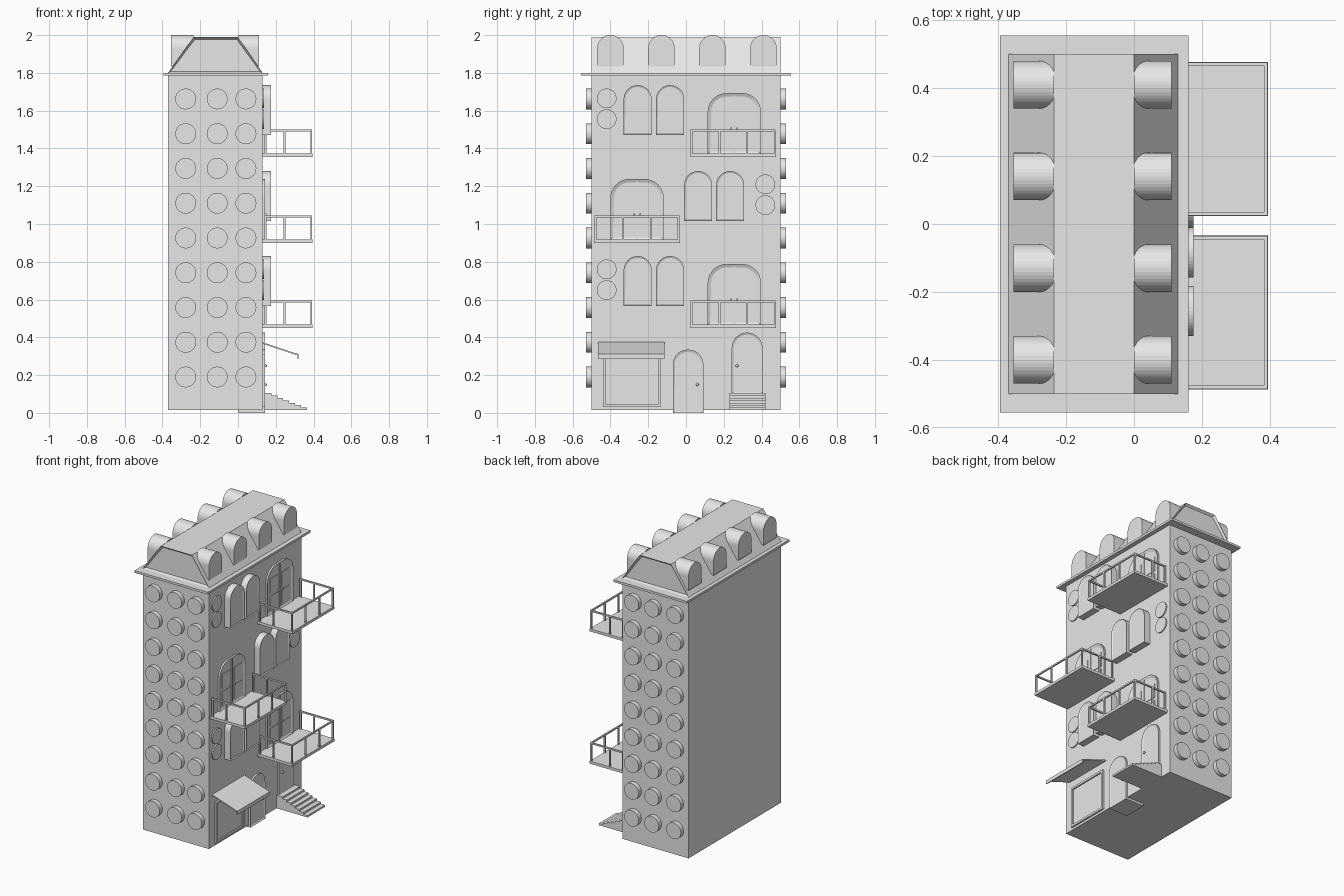
import bpy, bmesh, math
from mathutils import Matrix

cube = bpy.data.objects.get("Cube")
if cube:
    bpy.data.objects.remove(cube, do_unlink=True)

grey = bpy.data.materials.new("light_grey")
grey.use_nodes = True
grey.diffuse_color = (0.8, 0.8, 0.8, 1)
grey.node_tree.nodes["Principled BSDF"].inputs["Base Color"].default_value = (0.8, 0.8, 0.8, 1)

WALL = 0.13      # x of the balcony wall
BASE = 0.015     # underside of the body


def finish(name, bm, smooth=False):
    bmesh.ops.recalc_face_normals(bm, faces=bm.faces)
    mesh = bpy.data.meshes.new(name)
    bm.to_mesh(mesh)
    bm.free()
    mesh.materials.append(grey)
    ob = bpy.data.objects.new(name, mesh)
    bpy.context.collection.objects.link(ob)
    if smooth:
        bpy.ops.object.select_all(action='DESELECT')
        ob.select_set(True)
        bpy.context.view_layer.objects.active = ob
        bpy.ops.object.shade_smooth_by_angle(angle=math.radians(35))
    return ob


def add_box(bm, x0, x1, y0, y1, z0, z1):
    m = Matrix.Translation(((x0 + x1) / 2, (y0 + y1) / 2, (z0 + z1) / 2))
    m = m @ Matrix.Diagonal((x1 - x0, y1 - y0, z1 - z0, 1))
    bmesh.ops.create_cube(bm, size=1, matrix=m)


def box(name, *size):
    bm = bmesh.new()
    add_box(bm, *size)
    return finish(name, bm)


def add_prism(bm, points, a, b, axis):
    """Extrude a closed 2D outline along x (yz points) or y (xz points)."""
    def place(p, d):
        return (d, p[0], p[1]) if axis == 'x' else (p[0], d, p[1])
    lo = [bm.verts.new(place(p, a)) for p in points]
    hi = [bm.verts.new(place(p, b)) for p in points]
    caps = [bm.faces.new(lo), bm.faces.new(hi)]
    for i in range(len(points)):
        j = (i + 1) % len(points)
        bm.faces.new((lo[i], lo[j], hi[j], hi[i]))
    return caps


def arch(y0, y1, z0, z1, r, steps=10):
    """Outline with a flat foot and rounded upper corners."""
    pts = [(y0, z0), (y1, z0)]
    for cy, start in ((y1 - r, 0), (y0 + r, 90)):
        for i in range(steps + 1):
            t = math.radians(start + 90 * i / steps)
            pts.append((cy + r * math.cos(t), z1 - r + r * math.sin(t)))
    clean = []
    for p in pts:
        if not clean or math.dist(p, clean[-1]) > 1e-5:
            clean.append(p)
    return clean


def arch_panel(name, y0, y1, z0, z1, r, x0, x1, rim=0, sink=0):
    """Arched block whose front has a raised rim around a sunken field."""
    bm = bmesh.new()
    caps = add_prism(bm, arch(y0, y1, z0, z1, r), x0, x1, 'x')
    bmesh.ops.recalc_face_normals(bm, faces=bm.faces)
    if rim:
        bmesh.ops.inset_region(bm, faces=[caps[1]], thickness=rim, depth=0)
        for v in caps[1].verts:
            v.co.x -= sink
    return finish(name, bm)


def disc(bm, centre, radius, depth, axis):
    turn = Matrix.Rotation(math.pi / 2, 4, 'Y' if axis == 'x' else 'X')
    bmesh.ops.create_cone(bm, cap_ends=True, segments=32, radius1=radius, radius2=radius,
                          depth=depth, matrix=Matrix.Translation(centre) @ turn)


# Body and cornice
box("building_body", -0.37, WALL, -0.5, 0.5, BASE, 1.785)
box("cornice", -0.395, 0.16, -0.555, 0.555, 1.785, 1.80)

# Mansard roof with sunken end panels
bm = bmesh.new()
ends = add_prism(bm, [(-0.37, 1.80), (WALL, 1.80), (0, 1.99), (-0.235, 1.99)], -0.5, 0.5, 'y')
bmesh.ops.recalc_face_normals(bm, faces=bm.faces)
for face, side in zip(ends, (1, -1)):
    bmesh.ops.inset_region(bm, faces=[face], thickness=0.014, depth=0)
    for v in face.verts:
        v.co.y += side * 0.015
finish("mansard_roof", bm)

# Arched dormers on both slopes
for y in (-0.4, -0.13, 0.14, 0.41):
    outline = arch(y - 0.07, y + 0.07, 1.835, 2.0, 0.07)
    for side, x0, x1 in (("left", 0, 0.11), ("right", -0.355, -0.235)):
        bm = bmesh.new()
        add_prism(bm, outline, x0, x1, 'x')
        finish(f"dormer_{side}", bm)

# Round studs on the two end walls
for name, y in (("front_studs", -0.51), ("back_studs", 0.51)):
    bm = bmesh.new()
    for row in range(9):
        for x in (-0.277, -0.11, 0.042):
            disc(bm, (x, y, 0.19 + row * 0.184), 0.055, 0.04, 'y')
    finish(name, bm, True)

# Each storey: floor height, and which half holds the balcony
for z, flip in ((0.45, False), (0.90, True), (1.355, False)):
    b0 = -0.485 if flip else 0.025
    b1 = b0 + 0.45

    # Bay windows
    for y in ((-0.01, 0.16) if flip else (-0.33, -0.158)):
        arch_panel("arched_window", y, y + 0.148, z + 0.115, z + 0.38, 0.074,
                   WALL - 0.01, 0.175, 0.01, 0.005)

    # Pair of round wall plates
    bm = bmesh.new()
    for h in (0.2, 0.31):
        disc(bm, (WALL, 0.42 if flip else -0.42, z + h), 0.052, 0.016, 'x')
    finish("round_wall_plates", bm, True)

    # Balcony double door
    d0 = -0.4 if flip else 0.115
    d1 = d0 + 0.282
    mid = (d0 + d1) / 2
    arch_panel("balcony_door", d0, d1, z + 0.015, z + 0.338, 0.1,
               WALL - 0.01, 0.142, 0.018, 0.008)
    bm = bmesh.new()
    add_box(bm, WALL, 0.139, mid - 0.006, mid + 0.006, z + 0.015, z + 0.325)
    for s in (-1, 1):
        c = mid + s * 0.064
        add_box(bm, WALL, 0.138, c - 0.04, c + 0.04, z + 0.04, z + 0.14)
        add_box(bm, WALL, 0.138, c - 0.04, c + 0.04, z + 0.16, z + 0.26)
        add_box(bm, WALL, 0.15, mid + s * 0.016 - 0.004, mid + s * 0.016 + 0.004,
                z + 0.145, z + 0.155)
    finish("balcony_door_details", bm)

    # Balcony slab and railing
    box("balcony_floor", WALL, 0.395, b0 - 0.002, b1 + 0.002, z, z + 0.018)
    bm = bmesh.new()
    t = 0.01
    top = z + 0.145
    add_box(bm, 0.383, 0.393, b0, b1, top - t, top)
    for y in (b0, b1 - t):
        add_box(bm, 0.14, 0.393, y, y + t, top - t, top)
        for x in (0.14, 0.242):
            add_box(bm, x, x + t, y, y + t, z, top)
    for i in range(4):
        y = b0 + i * (b1 - b0 - t) / 3
        add_box(bm, 0.383, 0.393, y, y + t, z, top)
    finish("balcony_railing", bm)

# Shop window and awning
bm = bmesh.new()
y0, y1, z0, z1, t = -0.44, -0.135, 0.03, 0.31, 0.014
add_box(bm, WALL, 0.142, y0, y1, z0, z0 + t)
add_box(bm, WALL, 0.142, y0, y1, z1 - t, z1)
add_box(bm, WALL, 0.142, y0, y0 + t, z0, z1)
add_box(bm, WALL, 0.142, y1 - t, y1, z0, z1)
finish("shop_window_frame", bm)
box("shop_window_pane", WALL, 0.133, y0, y1, z0, z1)
bm = bmesh.new()
add_prism(bm, [(WALL, 0.374), (0.32, 0.311), (0.32, 0.286), (0.314, 0.286),
               (0.314, 0.305), (WALL, 0.366)], -0.465, -0.115, 'y')
finish("awning", bm)

# Ground-floor doors
arch_panel("middle_door", -0.07, 0.092, 0, 0.335, 0.08, 0, 0.142, 0.012, 0.005)
arch_panel("stair_door", 0.242, 0.405, 0.1, 0.425, 0.081, 0.1, 0.142, 0.012, 0.005)
bm = bmesh.new()
for y, z in ((0.06, 0.15), (0.27, 0.25)):
    bmesh.ops.create_uvsphere(bm, u_segments=12, v_segments=8, radius=0.008,
                              matrix=Matrix.Translation((0.145, y, z)))
finish("door_knobs", bm, True)

# Stairs
steps = 7
run, rise = 0.22 / steps, 0.09 / steps
profile = [(WALL, BASE), (0.365, BASE)]
for i in range(steps):
    x = 0.365 - i * run
    profile += [(x, BASE + (i + 1) * rise), (x - run, BASE + (i + 1) * rise)]
profile.append((WALL, BASE + steps * rise))
bm = bmesh.new()
add_prism(bm, profile, 0.23, 0.42, 'y')
finish("entrance_stairs", bm)
